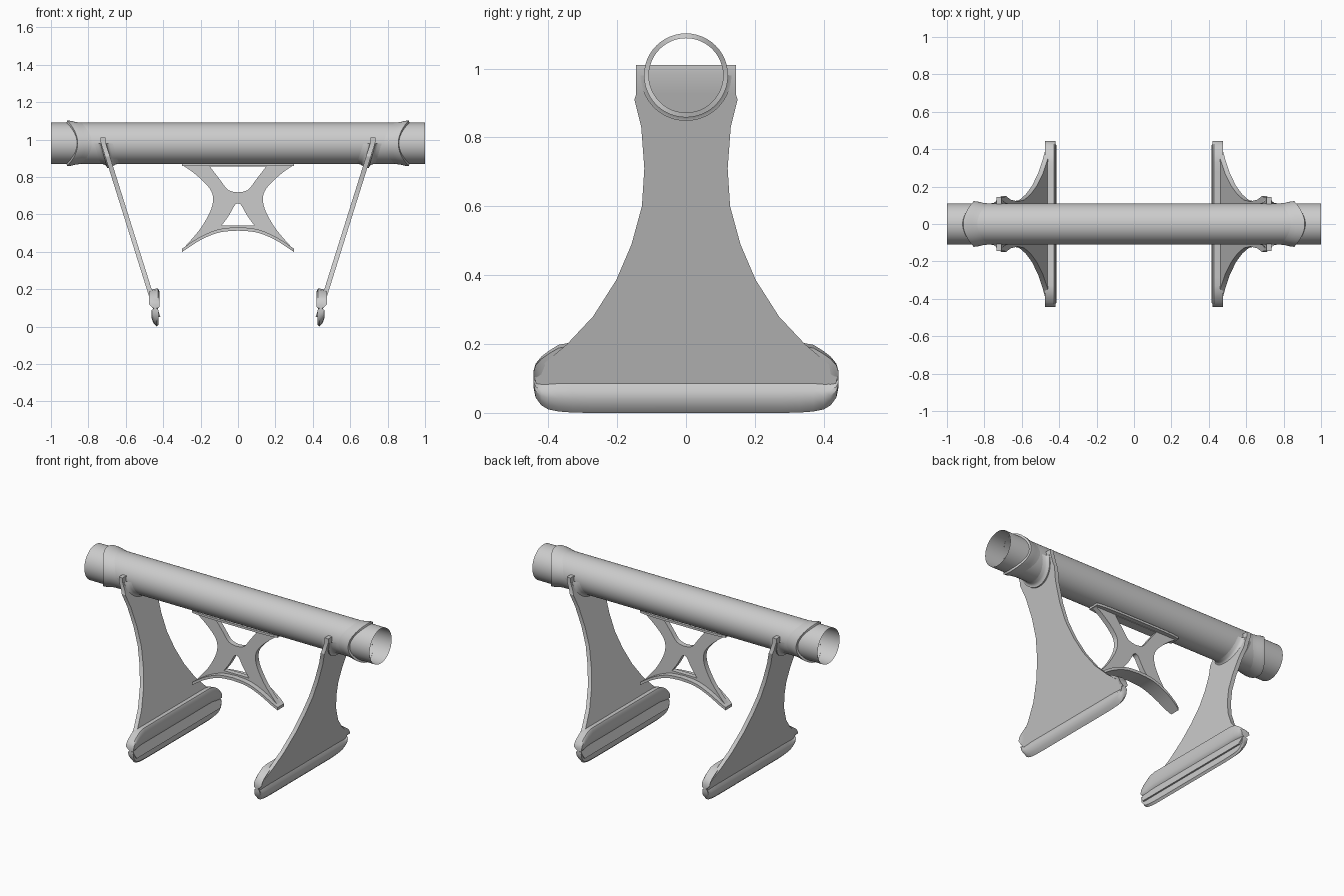
import bpy
from math import sin, cos, pi, radians, sqrt

if "Cube" in bpy.data.objects:
    bpy.data.objects.remove(bpy.data.objects["Cube"])

TZ, TR = 0.98, 0.11          # tube axis height and radius


def loft(name, rows, ring=False, wrap=False, caps=False, angle=30):
    """Skin a list of point rows; ring closes each row, wrap closes the list."""
    n, m = len(rows[0]), len(rows)
    verts = [p for r in rows for p in r]
    faces = []
    for i in range(m if wrap else m - 1):
        for j in range(n if ring else n - 1):
            a, b = i * n, ((i + 1) % m) * n
            k = (j + 1) % n
            faces.append((a + j, a + k, b + k, b + j))
    if caps:
        faces += [tuple(range(n))[::-1], tuple(range((m - 1) * n, m * n))]
    me = bpy.data.meshes.new(name)
    me.from_pydata(verts, [], faces)
    ob = bpy.data.objects.new(name, me)
    bpy.context.collection.objects.link(ob)
    select(ob)
    bpy.ops.object.mode_set(mode='EDIT')
    bpy.ops.mesh.select_all(action='SELECT')
    bpy.ops.mesh.normals_make_consistent(inside=False)
    bpy.ops.object.mode_set(mode='OBJECT')
    bpy.ops.object.shade_smooth_by_angle(angle=radians(angle))
    return ob


def select(ob):
    bpy.ops.object.select_all(action='DESELECT')
    ob.select_set(True)
    bpy.context.view_layer.objects.active = ob


def around(x, r, a):
    return (x, r * cos(a), TZ + r * sin(a))


def leg_x(z):
    return 0.412 + 0.314 * min(z, 0.985)


def smooth(pts, steps=6):
    """Catmull-Rom through an open list of 2D points."""
    p = [pts[0]] + pts + [pts[-1]]
    out = []
    for i in range(1, len(p) - 2):
        for s in range(steps):
            t = s / steps
            out.append(tuple(0.5 * (2 * p[i][k] + (p[i + 1][k] - p[i - 1][k]) * t
                       + (2 * p[i - 1][k] - 5 * p[i][k] + 4 * p[i + 1][k] - p[i + 2][k]) * t * t
                       + (3 * p[i][k] - p[i - 1][k] - 3 * p[i + 1][k] + p[i + 2][k]) * t ** 3)
                       for k in (0, 1)))
    return out + [pts[-1]]


# Open main tube
N = 48
angs = [2 * pi * i / N for i in range(N)]
loft("main_tube", [[around(x, TR, a) for a in angs] for x in (-1, 1)], ring=True)

for s, side in ((1, "right"), (-1, "left")):
    # Flared saddle lip near each tube end
    rows = []
    for dx, r in ((0.004, TR - 0.002), (0.0, 0.122), (-0.02, 0.12), (-0.045, 0.114), (-0.075, TR)):
        rows.append([around(s * (0.885 - 0.028 * cos(2 * a) + dx), r, a) for a in angs])
    loft("tube_collar_" + side, rows, ring=True, angle=50)

    # Splayed leg plate with concave flanks
    prof = [(1.01, .145), (.985, .145), (.925, .145), (.91, .15), (.83, .13), (.71, .121), (.60, .128),
            (.49, .158), (.385, .203), (.28, .27), (.2, .345), (.12, .44), (.08, .435), (.05, .42)]
    rows = [[(s * (leg_x(z) + dx), y, z) for dx, y in
             ((-.013, -h), (.013, -h), (.013, h), (-.013, h))] for z, h in prof]
    loft("leg_" + side, rows, ring=True, caps=True)

    # Weld fillet under the tube around the leg
    rows = []
    for i in range(33):
        a = pi + pi * i / 32
        rows.append([around(s * (leg_x(TZ + TR * sin(a)) + dx), r, a) for dx, r in
                     ((-.055, .109), (-.03, .113), (-.018, .122), (-.015, .132),
                      (.015, .132), (.018, .122), (.03, .113), (.055, .109))])
    loft("leg_weld_" + side, rows, angle=50)

    # Foot: inner ledge, groove and rolled lower edge
    sec = [(.476, .195), (.46, .13), (.448, .1), (.452, .085), (.462, .065), (.461, .04), (.45, .015),
           (.435, 0), (.424, .012), (.425, .05), (.432, .085), (.438, .1), (.428, .112), (.421, .13),
           (.421, .19), (.428, .205)]
    half = [(.443, .075, .12), (.437, .045, .14), (.42, .022, .16), (.40, .01, .175),
            (.37, .004, .193), (.33, .001, .2), (.28, 0, .2)]
    ends = [(-y, lo, hi) for y, lo, hi in half] + half[::-1]
    rows = [[(s * x, y, lo + z / .2 * (hi - lo)) for x, z in sec] for y, lo, hi in ends]
    loft("foot_" + side, rows, ring=True, caps=True, angle=40)

# Central X-shaped bracket plate with two openings
flank = smooth([(.30, .865), (.235, .82), (.165, .755), (.135, .70), (.143, .63),
                (.19, .54), (.245, .47), (.30, .41)])
arch = smooth([(.30, .41), (.2, .475), (.1, .515), (0, .525)])
outline = flank + arch[1:]
outline += [(-x, z) for x, z in outline[-2::-1]]
v_side = smooth([(.15, .855), (.10, .79), (.06, .737), (.03, .722), (0, .718)])
upper = v_side + [(-x, z) for x, z in v_side[-2::-1]]
d_side = smooth([(0, .66), (.018, .648), (.05, .592), (.088, .54)])
lower = [(-x, z) for x, z in d_side[:0:-1]] + d_side
cu = bpy.data.curves.new("center_bracket", 'CURVE')
cu.dimensions, cu.fill_mode, cu.extrude = '2D', 'BOTH', 0.016
for loop in (outline, upper, lower):
    sp = cu.splines.new('POLY')
    sp.points.add(len(loop) - 1)
    for p, (x, z) in zip(sp.points, loop):
        p.co = (x, z, 0, 1)
    sp.use_cyclic_u = True
br = bpy.data.objects.new("center_bracket", cu)
bpy.context.collection.objects.link(br)
br.rotation_euler = (pi / 2, 0, 0)
select(br)
bpy.ops.object.convert(target='MESH')
bpy.ops.object.shade_smooth_by_angle(angle=radians(30))


# Bracket flanges: flat seat under the tube and arched strip below
def strip(name, pts, thick, w_mid, w_end):
    rows = []
    for x, z in pts:
        w = w_end + (w_mid - w_end) * sqrt(max(0, 1 - (x / .305) ** 4))
        rows.append([(x, -w, z), (x, w, z), (x, w, z - thick), (x, -w, z - thick)])
    loft(name, rows, ring=True, caps=True)


strip("bracket_seat", [(-.3 + .05 * i, .872) for i in range(13)], .014, .045, .03)
full = arch + [(-x, z) for x, z in arch[-2::-1]]
strip("bracket_arch", [(x, z + .006) for x, z in full], .018, .05, .025)
